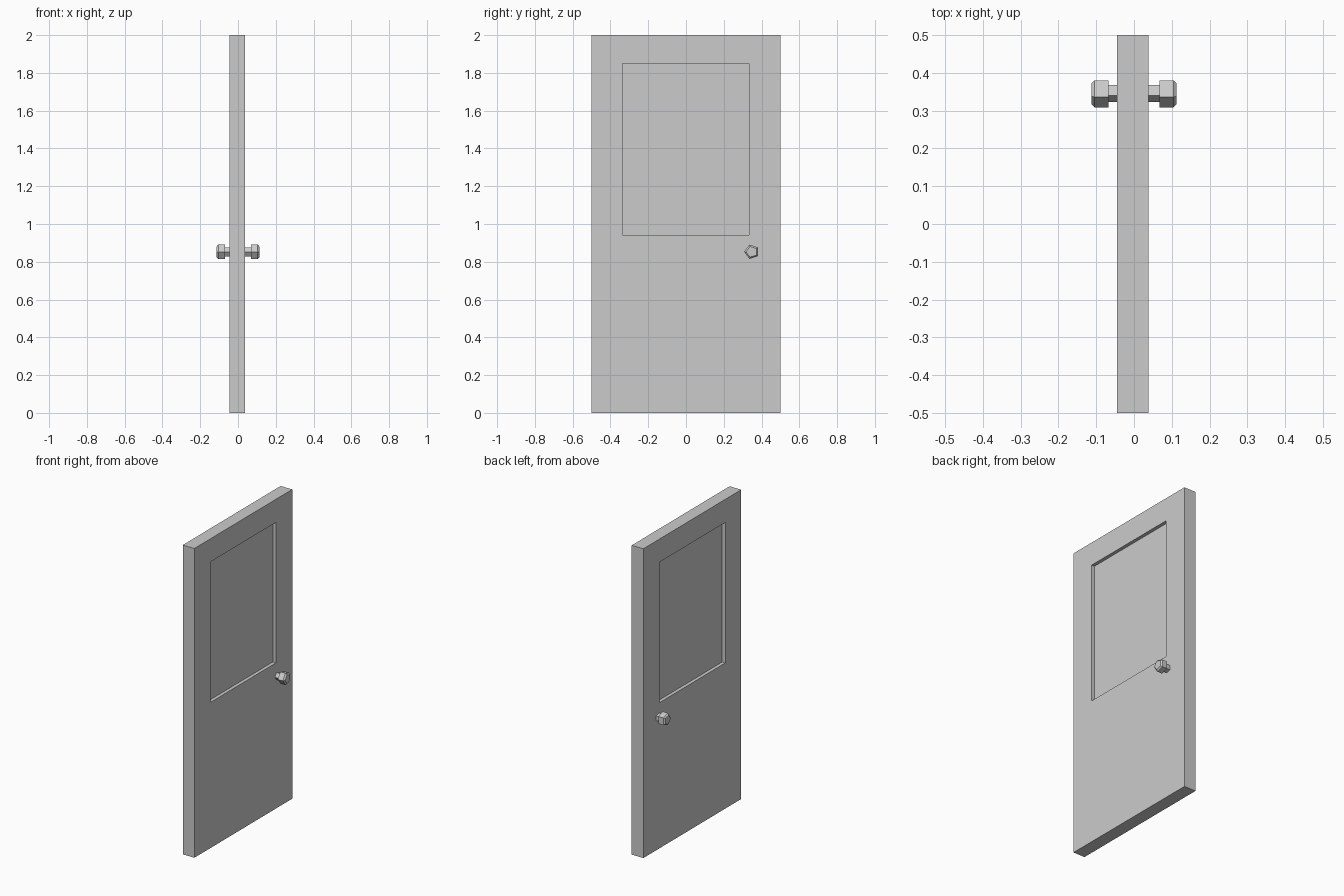
import bpy, bmesh, math

if "Cube" in bpy.data.objects:
    bpy.data.objects.remove(bpy.data.objects["Cube"])

X0, X1 = -0.045, 0.038          # slab faces
KY, KZ = 0.348, 0.853           # knob axis


def make_object(name, bm):
    bmesh.ops.recalc_face_normals(bm, faces=bm.faces)
    mesh = bpy.data.meshes.new(name)
    bm.to_mesh(mesh)
    bm.free()
    obj = bpy.data.objects.new(name, mesh)
    bpy.context.collection.objects.link(obj)
    return obj


def rect(bm, x, y0, y1, z0, z1):
    return [bm.verts.new((x, y, z)) for y, z in ((y0, z0), (y1, z0), (y1, z1), (y0, z1))]


def bridge(bm, a, b):
    n = len(a)
    for i in range(n):
        j = (i + 1) % n
        bm.faces.new((a[i], a[j], b[j], b[i]))


# Door slab with a recessed window panel on each side
bm = bmesh.new()
outers = []
for x, depth in ((X0, 0.022), (X1, -0.022)):
    outer = rect(bm, x, -0.5, 0.5, 0, 2)
    opening = rect(bm, x, -0.337, 0.333, 0.942, 1.85)
    panel = rect(bm, x + depth, -0.337, 0.333, 0.942, 1.85)
    bridge(bm, outer, opening)
    bridge(bm, opening, panel)
    bm.faces.new(panel)
    outers.append(outer)
bridge(bm, *outers)
make_object("door_slab", bm)


# Five-sided knobs: neck, head and chamfered end, one per side
def knob(name, side, wall):
    bm = bmesh.new()
    profile = ((wall, 0.025), (side * 0.068, 0.025), (side * 0.068, 0.040),
               (side * 0.104, 0.040), (side * 0.113, 0.030))
    rings = []
    for x, r in profile:
        angles = [math.pi + i * math.tau / 5 for i in range(5)]
        rings.append([bm.verts.new((x, KY + r * math.cos(a), KZ + r * math.sin(a)))
                      for a in angles])
    for a, b in zip(rings, rings[1:]):
        bridge(bm, a, b)
    bm.faces.new(rings[0])
    bm.faces.new(rings[-1])
    make_object(name, bm)


knob("knob_right", 1, X1)
knob("knob_left", -1, X0)
